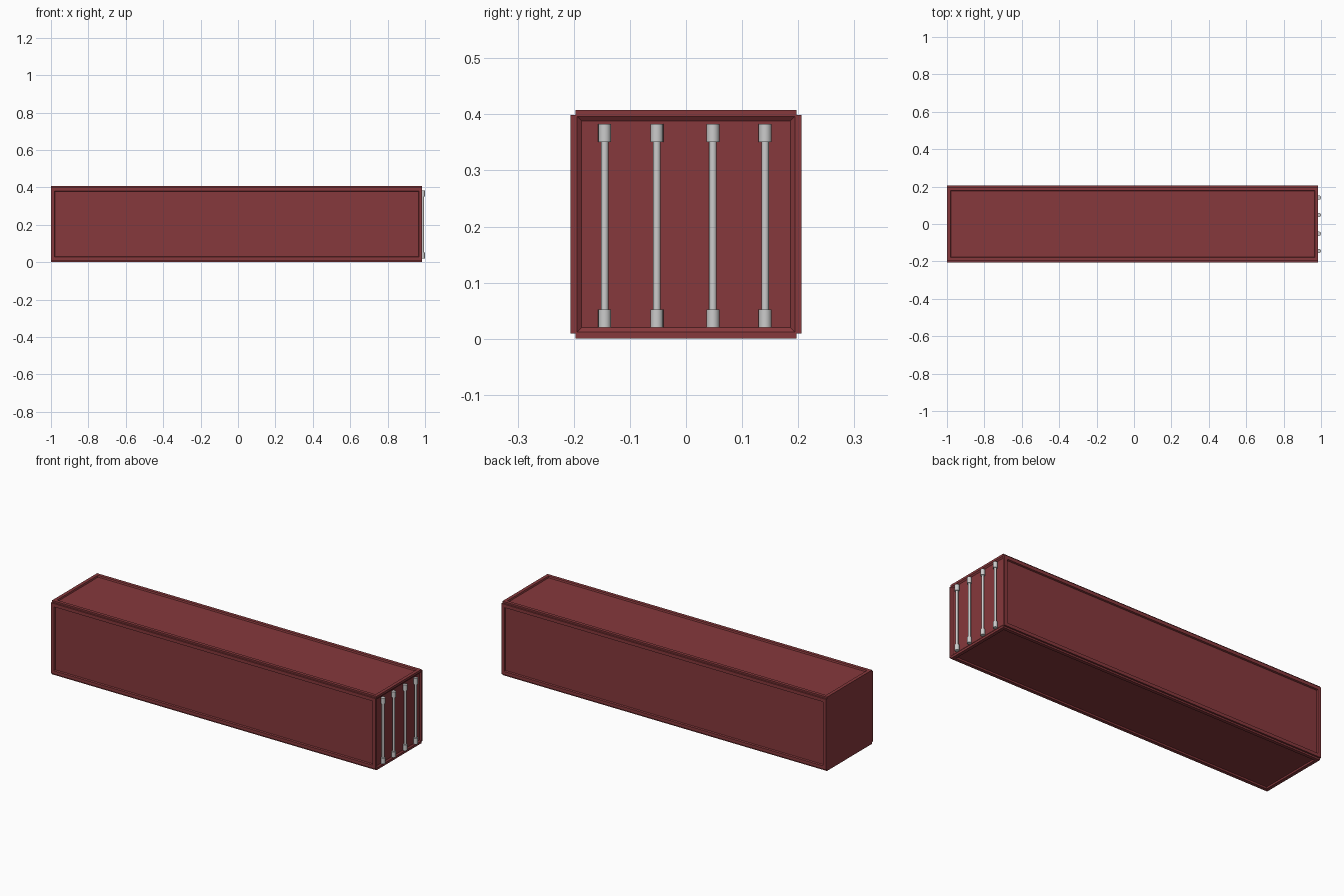
import bpy, bmesh
from mathutils import Vector

if "Cube" in bpy.data.objects:
    bpy.data.objects.remove(bpy.data.objects["Cube"])

X0, X1 = -1.0, 0.985
HALF, RIM = 0.197, 0.009
Z0, Z1 = 0.01, 0.40

red = bpy.data.materials.new("dark_red_paint")
red.diffuse_color = (0.24, 0.04, 0.045, 1)
red.use_nodes = True
red.node_tree.nodes["Principled BSDF"].inputs["Base Color"].default_value = red.diffuse_color

# Container shell: a box whose long sides grow framed, recessed panels
bm = bmesh.new()
bmesh.ops.create_cube(bm, size=1)
for v in bm.verts:
    v.co = Vector(((X0 + X1) / 2 + v.co.x * (X1 - X0),
                   v.co.y * 2 * HALF,
                   (Z0 + Z1) / 2 + v.co.z * (Z1 - Z0)))
bm.normal_update()
sides = [f for f in bm.faces if abs(f.normal.x) < 0.5]
door = next(f for f in bm.faces if f.normal.x > 0.5)

# Door end: slightly sunken with sloped edges
bmesh.ops.inset_individual(bm, faces=[door], thickness=0.004)
bmesh.ops.inset_individual(bm, faces=[door], thickness=0.011, depth=-0.006)

# Raised slabs on top, bottom, front and back, then the recesses
for f in sides:
    n = f.normal.copy()
    slab = bmesh.ops.extrude_discrete_faces(bm, faces=[f])["faces"][0]
    bmesh.ops.translate(bm, verts=slab.verts, vec=n * RIM)
    bm.normal_update()
    bmesh.ops.inset_individual(bm, faces=[slab], thickness=0.026)
    bmesh.ops.inset_individual(bm, faces=[slab], thickness=0.004, depth=-0.008)
bmesh.ops.recalc_face_normals(bm, faces=bm.faces)
mesh = bpy.data.meshes.new("container_shell")
bm.to_mesh(mesh)
bm.free()
mesh.materials.append(red)
shell = bpy.data.objects.new("container_shell", mesh)
bpy.context.collection.objects.link(shell)


def post(name, y, z0, z1, radius, x):
    bpy.ops.mesh.primitive_cylinder_add(vertices=16, radius=radius, depth=z1 - z0,
                                        location=(x, y, (z0 + z1) / 2))
    ob = bpy.context.object
    ob.name = name
    bpy.ops.object.shade_smooth_by_angle()


# Door locking bars with a collar at each end
for i, y in enumerate((-0.145, -0.052, 0.048, 0.141), 1):
    post(f"lock_bar_{i}", y, 0.04, 0.37, 0.0068, 0.9885)
    post(f"lower_collar_{i}", y, 0.021, 0.053, 0.0115, 0.9885)
    post(f"upper_collar_{i}", y, 0.352, 0.384, 0.0115, 0.9885)

# Rest the container on the ground
for ob in bpy.context.collection.objects:
    ob.location.z -= Z0 - RIM
